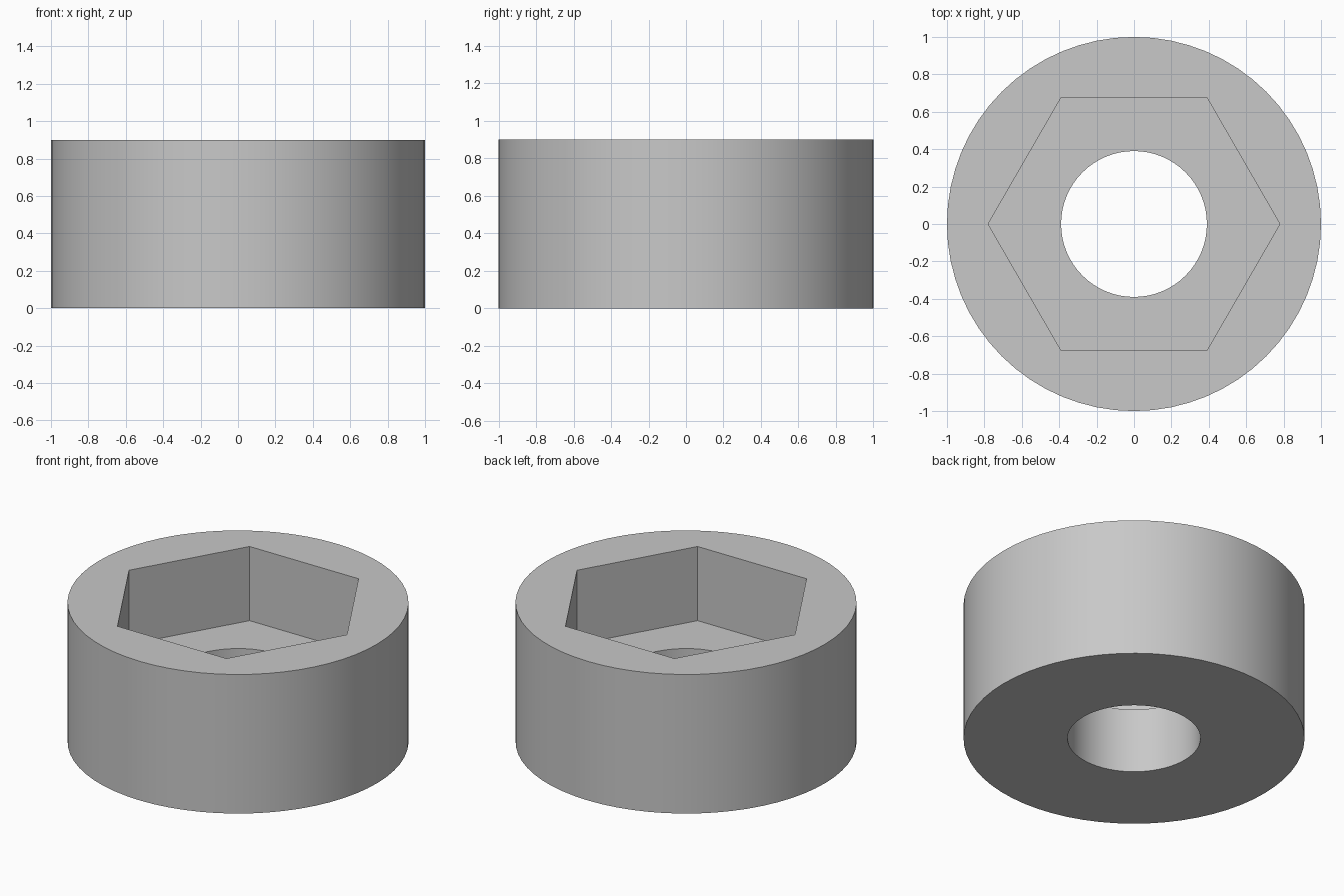
import bpy
import math

HEIGHT = 0.9
FLOOR = 0.42
MARGIN = 0.1

if "Cube" in bpy.data.objects:
    bpy.data.objects.remove(bpy.data.objects["Cube"], do_unlink=True)

# Plain grey metal
grey = bpy.data.materials.new("light_grey")
grey.use_nodes = True
colour = (0.58, 0.58, 0.58, 1)
grey.diffuse_color = colour
grey.node_tree.nodes["Principled BSDF"].inputs["Base Color"].default_value = colour


def prism(name, sides, radius, bottom, top):
    """Upright prism with its first corner on the x axis."""
    bpy.ops.mesh.primitive_cylinder_add(
        vertices=sides, radius=radius, depth=top - bottom,
        location=(0, 0, (top + bottom) / 2), rotation=(0, 0, math.pi / 2))
    obj = bpy.context.object
    obj.name = name
    bpy.ops.object.transform_apply(location=True, rotation=True, scale=True)
    return obj


def cut(body, cutter):
    """Subtract the cutter from the body, then discard the cutter."""
    cutter.hide_render = True
    mod = body.modifiers.new(cutter.name, "BOOLEAN")
    mod.operation = "DIFFERENCE"
    mod.solver = "EXACT"
    mod.object = cutter
    bpy.ops.object.select_all(action="DESELECT")
    body.select_set(True)
    bpy.context.view_layer.objects.active = body
    bpy.ops.object.modifier_apply(modifier=mod.name)
    bpy.data.objects.remove(cutter, do_unlink=True)


# Round collar
collar = prism("collar", 64, 1.0, 0, HEIGHT)
collar.data.materials.append(grey)

# Hexagonal pocket from above, round bore through the floor
cut(collar, prism("hex_pocket", 6, 0.78, FLOOR, HEIGHT + MARGIN))
cut(collar, prism("bore", 64, 0.39, -MARGIN, FLOOR + MARGIN))

bpy.ops.object.shade_smooth_by_angle(angle=math.radians(30))
